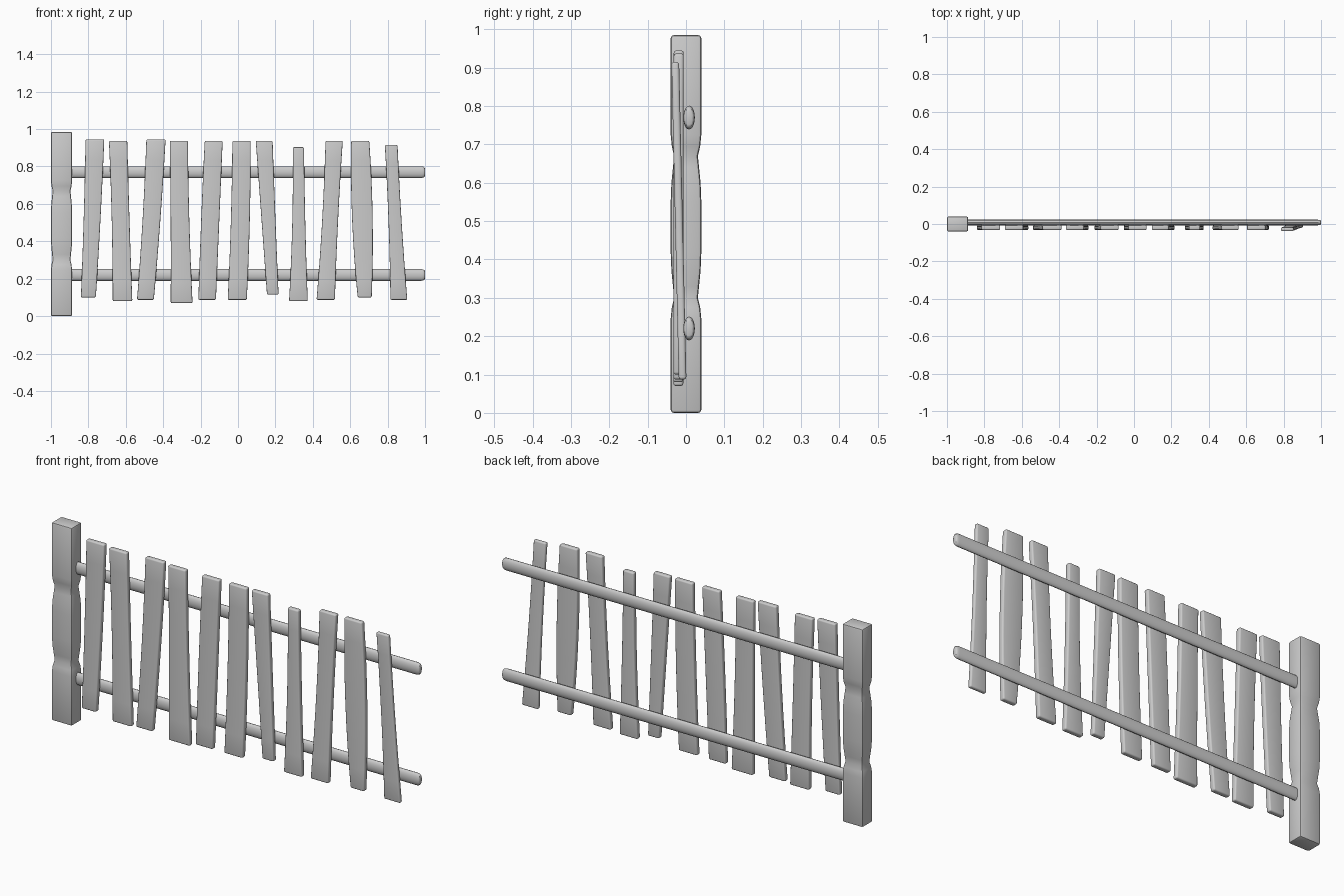
import bpy, bmesh
from math import radians, sin, cos, pi

if "Cube" in bpy.data.objects:
    bpy.data.objects.remove(bpy.data.objects["Cube"])


def finish(bm, name, bevel=0.0, segments=2, angle=40):
    bmesh.ops.recalc_face_normals(bm, faces=bm.faces)
    mesh = bpy.data.meshes.new(name)
    bm.to_mesh(mesh)
    bm.free()
    ob = bpy.data.objects.new(name, mesh)
    bpy.context.collection.objects.link(ob)
    bpy.ops.object.select_all(action='DESELECT')
    bpy.context.view_layer.objects.active = ob
    ob.select_set(True)
    if bevel:
        mod = ob.modifiers.new("soft_edges", 'BEVEL')
        mod.width, mod.segments = bevel, segments
        mod.limit_method, mod.angle_limit = 'ANGLE', radians(angle)
        bpy.ops.object.modifier_apply(modifier=mod.name)
    bpy.ops.object.shade_smooth_by_angle(angle=radians(35))
    return ob


def loft(rings):
    """Skin closed rings of points and cap both ends."""
    bm = bmesh.new()
    rows = [[bm.verts.new(p) for p in ring] for ring in rings]
    n = len(rows[0])
    for a, b in zip(rows, rows[1:]):
        for i in range(n):
            j = (i + 1) % n
            bm.faces.new((a[i], a[j], b[j], b[i]))
    bm.faces.new(rows[0])
    bm.faces.new(rows[-1])
    return bm


def rect(x0, x1, y0, y1, z):
    return [(x0, y0, z), (x1, y0, z), (x1, y1, z), (x0, y1, z)]


# Post: square section with two carved necks; (z, inset)
post = [(0, 0), (0.245, 0), (0.275, 0.003), (0.300, 0.009), (0.33, 0.006),
        (0.37, 0.002), (0.42, 0), (0.55, 0), (0.60, 0.002), (0.64, 0.006),
        (0.67, 0.009), (0.695, 0.003), (0.725, 0), (0.985, 0)]
finish(loft([rect(-1 + d, -0.887 - d, -0.04 + d, 0.04 - d, z) for z, d in post]),
       "post", 0.008)

# Rails: flattened rods with rounded ends; (x, section scale)
rail = [(-0.92, 1), (0.982, 1), (0.992, 0.92), (0.998, 0.78), (1.0, 0.6)]
for name, zc in (("upper_rail", 0.77), ("lower_rail", 0.22)):
    finish(loft([[(x, 0.008 + 0.015 * s * cos(2 * pi * i / 20),
                   zc + 0.031 * s * sin(2 * pi * i / 20)) for i in range(20)]
                 for x, s in rail]), name)

# Pickets: bottom z, top z, bottom x range, middle x range, top x range
pickets = [
    (0.10, 0.945, (-0.84, -0.76), (-0.825, -0.735), (-0.815, -0.715)),
    (0.08, 0.937, (-0.67, -0.565), (-0.675, -0.58), (-0.69, -0.592)),
    (0.087, 0.945, (-0.54, -0.45), (-0.51, -0.415), (-0.49, -0.387)),
    (0.07, 0.937, (-0.36, -0.243), (-0.36, -0.26), (-0.365, -0.268)),
    (0.087, 0.937, (-0.212, -0.118), (-0.197, -0.10), (-0.178, -0.082)),
    (0.087, 0.937, (-0.055, 0.047), (-0.038, 0.063), (-0.03, 0.068)),
    (0.115, 0.937, (0.155, 0.217), (0.125, 0.20), (0.095, 0.185)),
    (0.08, 0.903, (0.273, 0.373), (0.29, 0.36), (0.293, 0.353)),
    (0.087, 0.937, (0.42, 0.518), (0.45, 0.535), (0.468, 0.56)),
    (0.10, 0.937, (0.64, 0.715), (0.61, 0.72), (0.605, 0.702)),
    (0.087, 0.915, (0.815, 0.905), (0.805, 0.875), (0.785, 0.853)),
]


def through(a, m, b, t):
    return a * (1 - t) * (1 - 2 * t) + 4 * m * t * (1 - t) + b * t * (2 * t - 1)


for k, (z0, z1, bot, mid, top) in enumerate(pickets):
    last = k == len(pickets) - 1          # the end picket leans and is thinner
    half = 0.010 if last else 0.013
    yb, yt = (-0.009, -0.028) if last else (-0.020, -0.019)
    rings = []
    for r in range(9):
        t = r / 8
        x0, x1 = (through(bot[i], mid[i], top[i], t) for i in (0, 1))
        yc = yb + (yt - yb) * t
        rings.append(rect(x0, x1, yc - half, yc + half, z0 + (z1 - z0) * t))
    finish(loft(rings), f"picket_{k + 1}", 0.007, 3)
